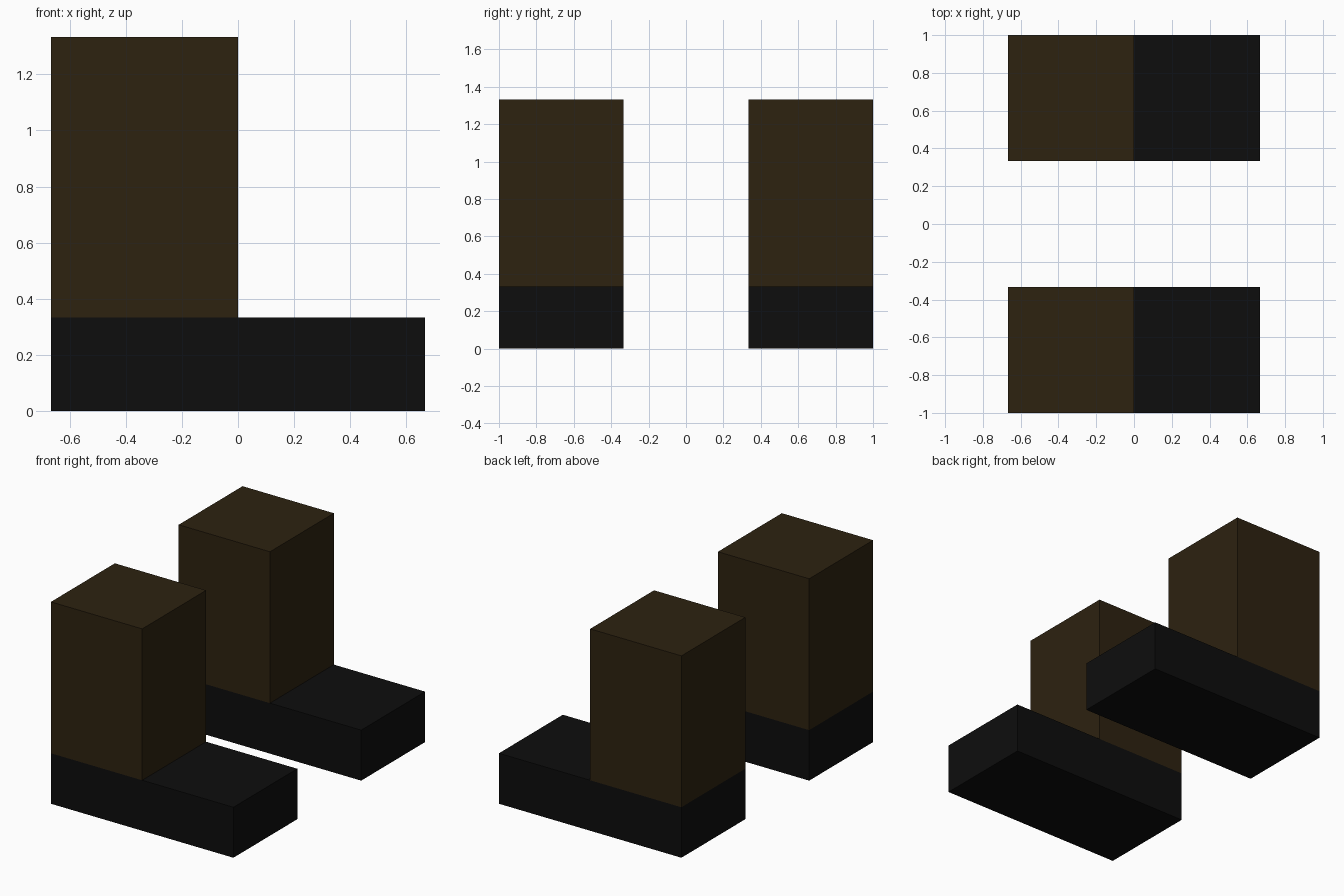
import bpy
import bmesh
from mathutils import Matrix, Vector

if "Cube" in bpy.data.objects:
    bpy.data.objects.remove(bpy.data.objects["Cube"])

U = 1 / 3  # the model sits on a grid of one-third units


def material(name, rgb):
    m = bpy.data.materials.new(name)
    m.diffuse_color = (*rgb, 1.0)
    m.use_nodes = True
    m.node_tree.nodes["Principled BSDF"].inputs["Base Color"].default_value = m.diffuse_color
    return m


def box(name, lo, hi, mat):
    lo, hi = Vector(lo) * U, Vector(hi) * U
    bm = bmesh.new()
    bmesh.ops.create_cube(bm, size=1.0, matrix=Matrix.Translation((lo + hi) / 2)
                          @ Matrix.Diagonal((*(hi - lo), 1.0)))
    mesh = bpy.data.meshes.new(name)
    bm.to_mesh(mesh)
    bm.free()
    mesh.materials.append(mat)
    obj = bpy.data.objects.new(name, mesh)
    bpy.context.collection.objects.link(obj)
    return obj


brown = material("dark brown", (0.0262, 0.0160, 0.0052))
black = material("near black", (0.0040, 0.0040, 0.0040))

# Two matching boots: a long flat foot with an upright leg over the heel
for side, y in (("front", -3), ("back", 1)):
    box(f"{side}_foot", (-2, y, 0), (2, y + 2, 1), black)
    box(f"{side}_leg", (-2, y, 1), (0, y + 2, 4), brown)
